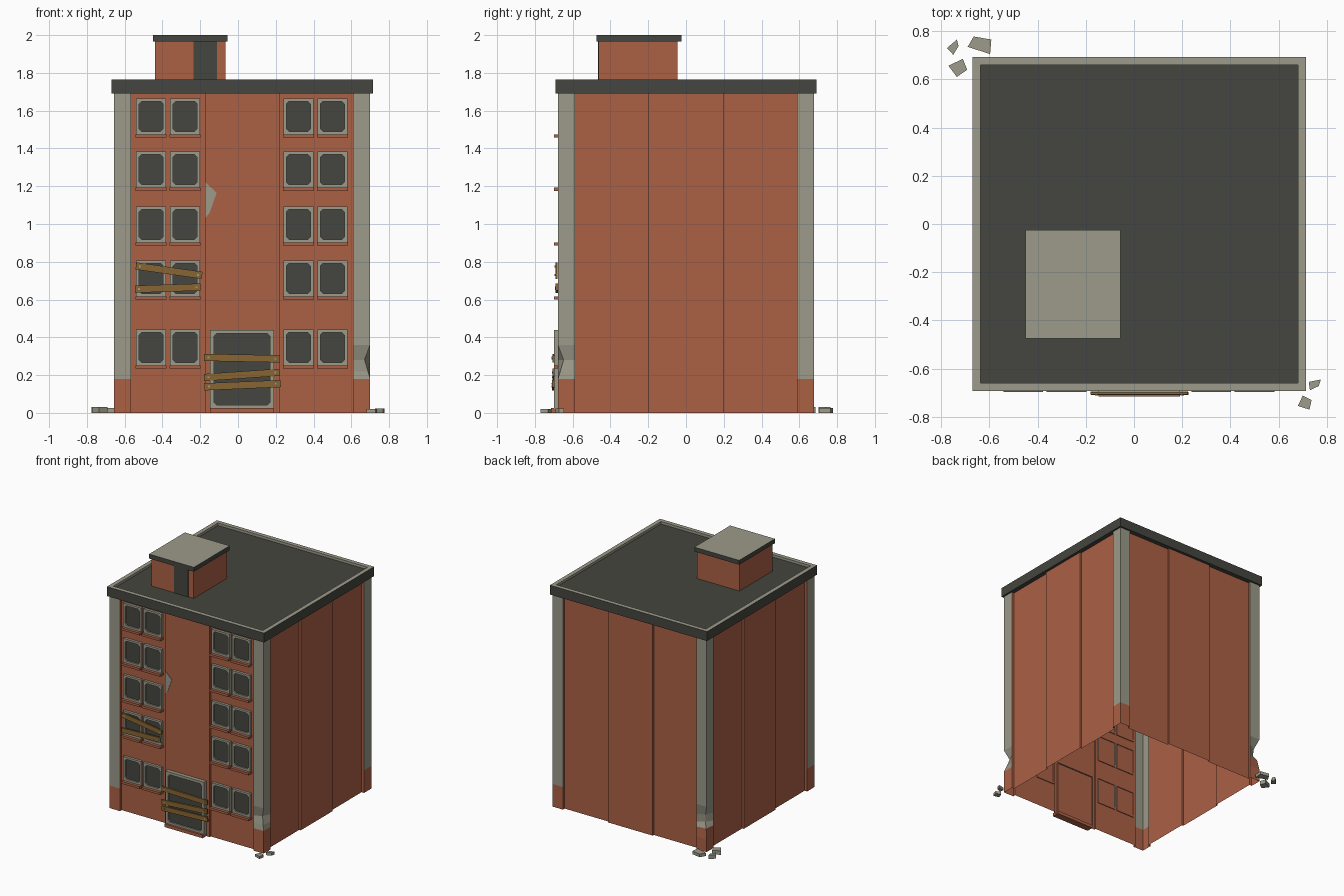
import bpy, bmesh, math
from mathutils import Vector, Matrix

if "Cube" in bpy.data.objects:
    bpy.data.objects.remove(bpy.data.objects["Cube"])

CX, H = 0.022, 0.678            # building centre in x, half width at the pillars
WALL, MID = 0.022, 0.008        # how far side and centre panels sit back from pillars


def material(name, rgb):
    m = bpy.data.materials.new(name)
    m.diffuse_color = (*rgb, 1)
    m.use_nodes = True
    m.node_tree.nodes["Principled BSDF"].inputs["Base Color"].default_value = m.diffuse_color
    return m


BRICK, GREY, DARK, WOOD = range(4)
MATS = [material("brick red", (0.41, 0.12, 0.06)),
        material("concrete grey", (0.335, 0.325, 0.255)),
        material("dark slate", (0.06, 0.06, 0.05)),
        material("plank wood", (0.245, 0.13, 0.032))]


def finish(bm, name):
    me = bpy.data.meshes.new(name)
    bmesh.ops.recalc_face_normals(bm, faces=bm.faces)
    bm.to_mesh(me)
    bm.free()
    for m in MATS:
        me.materials.append(m)
    ob = bpy.data.objects.new(name, me)
    bpy.context.collection.objects.link(ob)
    return ob


def box(bm, x, y, z, mat, top=None, turn=0.0):
    """Box from (min, max) ranges; turn rotates it in the front plane."""
    c = Vector((sum(x) / 2, sum(y) / 2, sum(z) / 2))
    size = (x[1] - x[0], y[1] - y[0], z[1] - z[0], 1)
    mtx = Matrix.Translation(c) @ Matrix.Rotation(turn, 4, 'Y') @ Matrix.Diagonal(size)
    verts = bmesh.ops.create_cube(bm, size=1, matrix=mtx)["verts"]
    for f in {f for v in verts for f in v.link_faces}:
        f.normal_update()
        f.material_index = top if top is not None and f.normal.z > 0.9 else mat


def prism(bm, pts, direction, mat):
    """Flat polygon pushed along a direction."""
    a = [bm.verts.new(p) for p in pts]
    b = [bm.verts.new(Vector(p) + Vector(direction)) for p in pts]
    n = len(a)
    faces = [bm.faces.new(a), bm.faces.new(b[::-1])]
    faces += [bm.faces.new((a[i], a[(i + 1) % n], b[(i + 1) % n], b[i])) for i in range(n)]
    for f in faces:
        f.material_index = mat


def window(bm, x0, x1, z0, z1, front, depth, back, rim, cut):
    """Grey frame with a recessed dark pane whose corners are cut off."""
    def at(x, y, z):
        return bm.verts.new((x, y, z))
    rect = [(x0, z0), (x1, z0), (x1, z1), (x0, z1)]
    a, b, c, d = x0 + rim, x1 - rim, z0 + rim, z1 - rim
    octo = [(a, c + cut), (a + cut, c), (b - cut, c), (b, c + cut),
            (b, d - cut), (b - cut, d), (a + cut, d), (a, d - cut)]
    out = [at(x, front, z) for x, z in rect]
    rear = [at(x, back, z) for x, z in rect]
    hole = [at(x, front, z) for x, z in octo]
    pane = [at(x, front + depth, z) for x, z in octo]
    faces = []
    for i in range(4):
        j = (i + 1) % 4
        faces.append((out[i], hole[2 * i], hole[2 * i + 1]))
        faces.append((out[i], hole[2 * i + 1], hole[(2 * i + 2) % 8], out[j]))
        faces.append((out[j], rear[j], rear[i], out[i]))
    for i in range(8):
        j = (i + 1) % 8
        faces.append((hole[i], pane[i], pane[j], hole[j]))
    for f in faces:
        bm.faces.new(f).material_index = GREY
    bm.faces.new(pane).material_index = DARK


# Outer walls: one side's stepped outline, turned four times, open at the bottom
side = [(-H, 0), (-0.588, 0), (-0.588, WALL), (-0.198, WALL), (-0.198, MID),
        (0.198, MID), (0.198, WALL), (0.588, WALL), (0.588, 0)]
outline = []
for k in range(4):
    turn = Matrix.Rotation(k * math.pi / 2, 2)
    outline += [turn @ Vector((x, -H + d)) for x, d in side]
levels = [0, 0.1, 0.18, 0.22, 0.28, 0.36, 1.70]
chips = {(9, 3): 0.012, (9, 4): 0.03, (27, 2): 0.012, (27, 3): 0.035, (27, 4): 0.03}
bm = bmesh.new()
rows = []
for r, z in enumerate(levels):
    row = []
    for i, p in enumerate(outline):
        s = 1 - chips.get((i, r), 0) / H        # broken pillar corners
        row.append(bm.verts.new((CX + p.x * s, p.y * s, z)))
    rows.append(row)
n = len(outline)
for r in range(len(levels) - 1):
    for i in range(n):
        j = (i + 1) % n
        f = bm.faces.new((rows[r][i], rows[r][j], rows[r + 1][j], rows[r + 1][i]))
        pillar = i % 9 in (0, 1, 7, 8)
        panel_step = i % 9 in (1, 7)
        f.material_index = GREY if pillar and not panel_step and levels[r] > 0.17 else BRICK
finish(bm, "outer_walls")

# Roof slab with grey parapet rim and sunken dark deck
bm = bmesh.new()
R = 0.692
box(bm, (CX - R, CX + R), (-R, R), (1.69, 1.765), DARK, top=GREY)
bm.normal_update()
top = max(bm.faces, key=lambda f: f.calc_center_median().z)
bmesh.ops.inset_region(bm, faces=[top], thickness=0.047)
deck = bmesh.ops.extrude_discrete_faces(bm, faces=[top])["faces"][0]
bmesh.ops.translate(bm, verts=deck.verts, vec=(0, 0, -0.02))
rim = deck.verts[:]
for f in {f for v in rim for f in v.link_faces}:
    f.material_index = GREY
deck.material_index = DARK
finish(bm, "roof_slab")

# Stair house on the roof
bm = bmesh.new()
box(bm, (-0.44, -0.066), (-0.463, -0.045), (1.74, 1.966), BRICK)
box(bm, (-0.451, -0.056), (-0.475, -0.025), (1.965, 2.0), DARK, top=GREY)
box(bm, (-0.235, -0.112), (-0.467, -0.46), (1.745, 1.965), DARK)
finish(bm, "roof_stair_house")

# Windows and sills
bm, sills = bmesh.new(), bmesh.new()
for z in (1.475, 1.193, 0.903, 0.617, 0.252):
    for x in (-0.54, -0.36, 0.24, 0.42):
        window(bm, x, x + 0.16, z, z + 0.19, -0.676, 0.012, -0.65, 0.016, 0.014)
        box(sills, (x - 0.002, x + 0.162), (-0.698, -0.65), (z - 0.018, z), BRICK)
finish(bm, "windows")
finish(sills, "window_sills")

# Entrance door and step
bm = bmesh.new()
window(bm, -0.148, 0.19, 0.02, 0.44, -0.70, 0.012, -0.66, 0.021, 0.014)
finish(bm, "entrance_door")
bm = bmesh.new()
box(bm, (-0.148, 0.19), (-0.716, -0.66), (0, 0.025), BRICK)
finish(bm, "door_step")

# Boards nailed over the door and one pair of windows: ends and face depth
boards, nails = bmesh.new(), bmesh.new()
for x0, z0, x1, z1, y in ((-0.18, 0.294, 0.222, 0.286, -0.708),
                          (-0.18, 0.187, 0.222, 0.215, -0.707),
                          (-0.178, 0.138, 0.226, 0.155, -0.709),
                          (-0.54, 0.778, -0.19, 0.728, -0.692),
                          (-0.545, 0.655, -0.198, 0.666, -0.690)):
    a, b = Vector((x0, z0)), Vector((x1, z1))
    c, half = (a + b) / 2, (b - a).length / 2
    box(boards, (c.x - half, c.x + half), (y, y + 0.012),
        (c.y - 0.019, c.y + 0.019), WOOD, turn=-math.atan2(z1 - z0, x1 - x0))
    for t in (0.06, 0.94):
        p = a.lerp(b, t)
        box(nails, (p.x - 0.005, p.x + 0.005), (y - 0.003, y + 0.002),
            (p.y - 0.005, p.y + 0.005), GREY)
finish(boards, "boards")
finish(nails, "nails")

# Patch of missing plaster on the front centre panel
bm = bmesh.new()
prism(bm, [(-0.174, -0.673, 1.03), (-0.15, -0.673, 1.06), (-0.113, -0.673, 1.165),
           (-0.174, -0.673, 1.222)], (0, 0.006, 0), GREY)
finish(bm, "plaster_patch")

# Rubble below the broken corners: outline and height
rubble = [(0.025, [(-0.69, .735), (-0.665, .778), (-0.592, .765), (-0.597, .705)]),
          (0.03, [(-0.776, .73), (-0.735, .765), (-0.728, .738), (-0.75, .702)]),
          (0.032, [(-0.77, .657), (-0.71, .685), (-0.692, .64), (-0.735, .61)]),
          (0.02, [(0.68, -.755), (0.70, -.712), (0.737, -.73), (0.728, -.77)]),
          (0.022, [(0.725, -.655), (0.775, -.645), (0.767, -.672), (0.73, -.69)])]
bm = bmesh.new()
for h, pts in rubble:
    prism(bm, [(x, y, 0) for x, y in pts], (0, 0, h), GREY)
finish(bm, "rubble")
